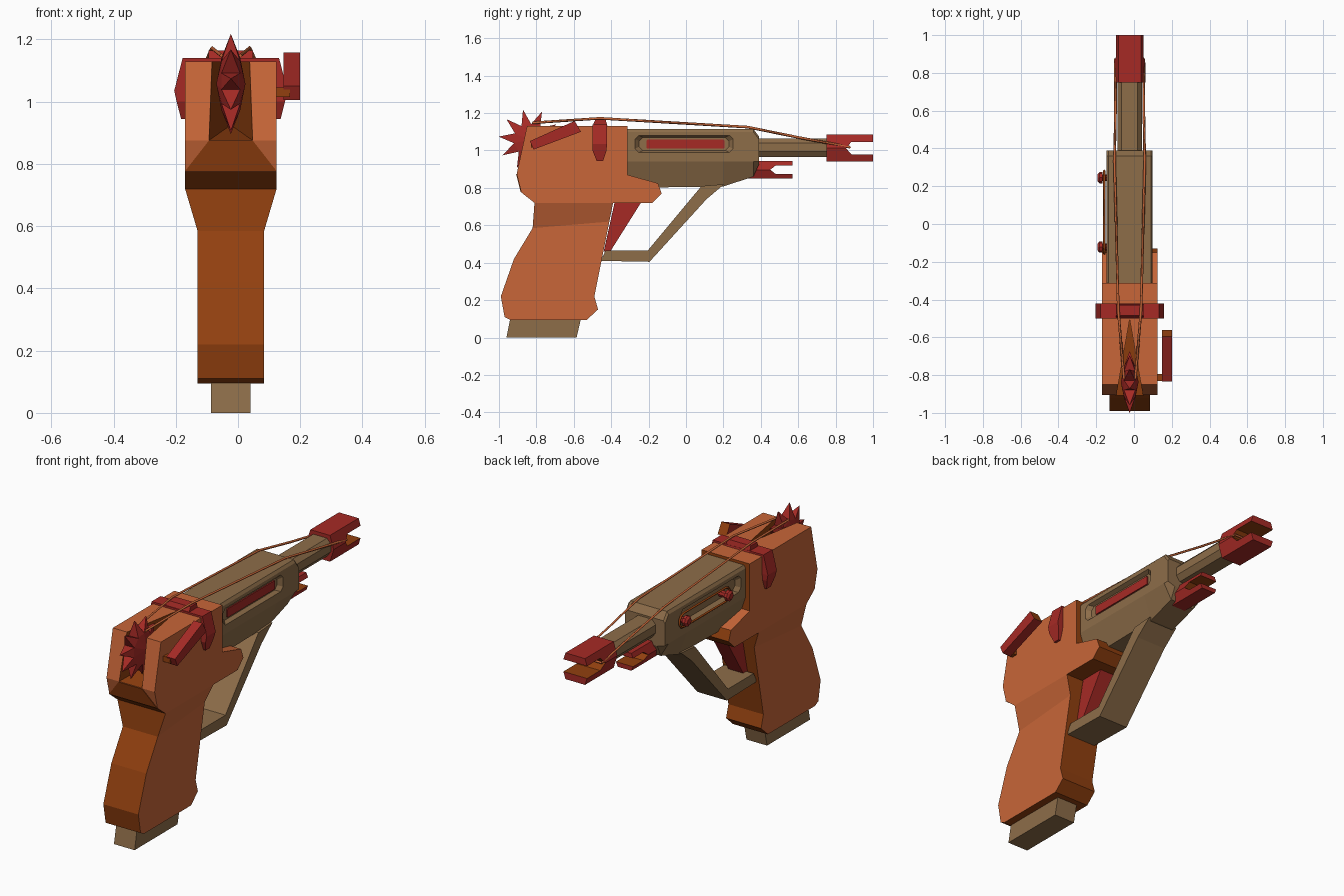
import bpy, bmesh, math
from mathutils import Vector

cube = bpy.data.objects.get("Cube")
if cube:
    bpy.data.objects.remove(cube, do_unlink=True)

CX = -0.023  # centre plane of the whole build


def material(name, rgb):
    lin = [((c / 255 + 0.055) / 1.055) ** 2.4 if c > 10 else c / 3294 for c in rgb] + [1]
    m = bpy.data.materials.new(name)
    m.use_nodes = True
    m.diffuse_color = lin
    m.node_tree.nodes["Principled BSDF"].inputs["Base Color"].default_value = lin
    return m


ORANGE = material("orange", (200, 102, 56))
BROWN = material("dark_orange_brown", (146, 64, 15))
TAN = material("tan", (141, 109, 73))
RED = material("red", (166, 42, 37))


def finish(name, bm, *mats):
    bmesh.ops.recalc_face_normals(bm, faces=bm.faces)
    mesh = bpy.data.meshes.new(name)
    bm.to_mesh(mesh)
    bm.free()
    for m in mats:
        mesh.materials.append(m)
    ob = bpy.data.objects.new(name, mesh)
    ob.location.x = CX
    bpy.context.collection.objects.link(ob)
    return ob


def loft(name, rings, *mats):
    bm = bmesh.new()
    vs = [[bm.verts.new(p) for p in ring] for ring in rings]
    n = len(vs[0])
    for a, b in zip(vs, vs[1:]):
        for i in range(n):
            j = (i + 1) % n
            bm.faces.new((a[i], a[j], b[j], b[i]))
    bm.faces.new(vs[0])
    bm.faces.new(vs[-1])
    return finish(name, bm, *mats)


def slab(name, pts, x0, x1, *mats):
    """Side profile of (y, z) points spread from x0 to x1."""
    return loft(name, [[(x, y, z) for y, z in pts] for x in (x0, x1)], *mats)


def paint(ob, index, rule):
    for p in ob.data.polygons:
        if rule(p.normal, p.center):
            p.material_index = index


def cut(ob, cutter):
    mod = ob.modifiers.new("cut", "BOOLEAN")
    mod.operation, mod.solver, mod.object = "DIFFERENCE", "EXACT", cutter
    mod.material_mode = "TRANSFER"
    bpy.context.view_layer.update()
    dg = bpy.context.evaluated_depsgraph_get()
    mesh = bpy.data.meshes.new_from_object(ob.evaluated_get(dg))
    ob.modifiers.clear()
    ob.data = mesh
    bpy.data.objects.remove(cutter, do_unlink=True)


def cord(name, pts, radius, mat, cyclic=False):
    cu = bpy.data.curves.new(name, "CURVE")
    cu.dimensions = "3D"
    cu.bevel_depth, cu.bevel_resolution, cu.use_fill_caps = radius, 0, True
    sp = cu.splines.new("POLY")
    sp.points.add(len(pts) - 1)
    for p, co in zip(sp.points, pts):
        p.co = (*co, 1)
    sp.use_cyclic_u = cyclic
    cu.materials.append(mat)
    ob = bpy.data.objects.new(name, cu)
    ob.location.x = CX
    bpy.context.collection.objects.link(ob)


# Upper body with a wedge slot in the rear
W, G = 0.147, 0.107
body = slab("upper_body", [(-.85, 1.13), (-.313, 1.13), (-.313, .87), (-.15, .825), (-.13, .77),
                           (-.18, .72), (-.81, .72), (-.88, .775), (-.905, .875)], -W, W, ORANGE, BROWN)
paint(body, 1, lambda n, c: abs(n.x) < .5 and n.z < .9 and not (n.y < 0 and c.z > .78))
slot = loft("slot_cutter", [[(-.078, -.95, .87), (.078, -.95, .87), (0, -.505, .925)],
                            [(-.078, -.95, 1.3), (.078, -.95, 1.3), (0, -.505, 1.3)]], BROWN)
cut(body, slot)
loft("rear_panel", [[(-.072, -.905 + d, .873), (.072, -.905 + d, .873), (W, -.881 + d, .777), (-W, -.881 + d, .777)]
                    for d in (-.003, .004)], BROWN)

# Grip: tapered neck and handle
neck = [(-.39, .72, W), (-.41, .62, G), (-.82, .585, G), (-.81, .72, W)]
neck_ob = loft("grip_neck", [[(s * w, y, z) for y, z, w in neck] for s in (-1, 1)], ORANGE, BROWN)
grip = slab("grip", [(-.41, .62), (-.49, .22), (-.47, .15), (-.53, .095), (-.94, .095), (-.97, .11),
                     (-.99, .22), (-.92, .42), (-.82, .585)], -G, G, ORANGE, BROWN)
for ob in (neck_ob, grip):
    paint(ob, 1, lambda n, c: abs(n.x) < .5)
slab("magazine", [(-.94, .1), (-.96, 0), (-.585, 0), (-.562, .1)], -.063, .063, TAN)

# Trigger and guard
slab("trigger", [(-.38, .73), (-.235, .73), (-.405, .46), (-.44, .46)], -.045, .045, RED)
slab("trigger_guard", [(.083, .81), (-.205, .465), (-.43, .465), (-.457, .41), (-.195, .405),
                       (.11, .74), (.205, .82)], -.09, .09, TAN)

# Housing with a recessed panel on each side
rings = []
for y, top, low in ((-.32, 1.115, .8), (.2, 1.115, .808), (.36, 1.115, .86), (.39, 1.075, .925)):
    half = [(.112, top), (.122, top - .015), (.122, .94), (.075, low)]
    rings.append([(x, y, z) for x, z in half] + [(-x, y, z) for x, z in reversed(half)])
housing = loft("housing", rings, TAN)


def panel(x, y0, y1, z0, z1, c):
    return [(x, y0, z0 + c), (x, y0 + c, z0), (x, y1 - c, z0), (x, y1, z0 + c),
            (x, y1, z1 - c), (x, y1 - c, z1), (x, y0 + c, z1), (x, y0, z1 - c)]


for s in (-1, 1):
    cut(housing, loft("recess_cutter", [panel(s * .1, -.25, .23, 1.0, 1.07, .02),
                                        panel(s * .13, -.28, .26, .985, 1.085, .02)], TAN))
loft("side_strip", [panel(x, -.21, .205, 1.01, 1.058, .004) for x in (.098, .107)], RED)

# Barrel
barrel = [(.042, 1.065), (.065, 1.04), (.065, .995), (.042, .965)]
barrel += [(-x, z) for x, z in reversed(barrel)]
loft("barrel", [[(x, y, z) for x, z in barrel] for y in (.38, .76)], TAN)


# Forked tips: six-sided blocks with a notch in the front
def fork(name, y0, y1, zc, hz, wide, narrow, depth, gap):
    sec = [(narrow, hz), (wide, 0), (narrow, -hz), (-narrow, -hz), (-wide, 0), (-narrow, hz)]
    ob = loft(name, [[(x, y, zc + z) for x, z in sec] for y in (y0, y1)], RED)
    notch = [(y1 + .1, zc - gap), (y1 - depth, zc - gap), (y1 - depth - .03, zc),
             (y1 - depth, zc + gap), (y1 + .1, zc + gap)]
    cut(ob, slab("notch_cutter", notch, -.2, .2, BROWN))


fork("muzzle_fork", .75, 1.0, 1.0125, .0725, .083, .06, .115, .034)
fork("lower_fork", .33, .57, .897, .048, .062, .042, .09, .023)

# Clamp around the body
loft("clamp_band", [[(-w, a, z), (w, a, z), (w, b, z), (-w, b, z)] for z, w, a, b in
                    ((.945, .16, -.478, -.443), (1.0, .174, -.5, -.425),
                     (1.035, .182, -.5, -.422), (1.14, .155, -.5, -.422))], RED)
slab("clamp_block", [(-.5, 1.13), (-.485, 1.165), (-.43, 1.165), (-.42, 1.13)], -.072, .072, RED)

# Side lever and its pin
lever = slab("side_lever", [(-.835, 1.05), (-.595, 1.158), (-.562, 1.1), (-.815, 1.005)], .17, .223, RED, BROWN)
paint(lever, 1, lambda n, c: n.y > .6)
slab("lever_pin", [(-.83, 1.015), (-.83, 1.045), (-.795, 1.045), (-.795, 1.015)], .13, .19, BROWN)

# Spiked wheel
bm = bmesh.new()
hub = Vector((0, -.837, 1.057))
COUNT = 10
step = math.tau / COUNT


def polar(r, a, x):
    return bm.verts.new(hub + Vector((x, r * math.cos(a), r * math.sin(a))))


start = math.radians(66)
tips = [polar(.165, start + i * step, 0) for i in range(COUNT)]
valley = {s: [polar(.085, start + (i - .5) * step, s * .03) for i in range(COUNT)] for s in (-1, 1)}
poles = {s: polar(0, 0, s * .047) for s in (-1, 1)}
for i in range(COUNT):
    j = (i + 1) % COUNT
    for s in (-1, 1):
        bm.faces.new((poles[s], valley[s][i], valley[s][j]))
        bm.faces.new((valley[s][i], tips[i], valley[s][j]))
    bm.faces.new((valley[-1][i], valley[1][i], tips[i]))
    bm.faces.new((valley[1][j], valley[-1][j], tips[i]))
finish("spiked_wheel", bm, RED)

# Two long cords from the wheel to the muzzle, joined in the notch
path = [(.03, -.82, 1.148), (.06, -.46, 1.172), (.08, .33, 1.125), (.075, .6, 1.07), (.075, .875, 1.018)]
for side, s in (("left", 1), ("right", -1)):
    cord(side + "_cord", [(s * x, y, z) for x, y, z in path], .007, ORANGE)
cord("cross_cord", [(-.075, .875, 1.018), (.075, .875, 1.018)], .007, ORANGE)

# Knobs and cord loop on the right side
KZ = 1.03
for name, y in (("rear_knob", -.122), ("front_knob", .245)):
    rings = [[(x, y + r * math.cos(k * math.pi / 4), KZ + r * math.sin(k * math.pi / 4)) for k in range(8)]
             for x, r in ((-.09, .018), (-.143, .018), (-.145, .03), (-.16, .03), (-.17, .018))]
    loft(name, rings, RED)
loop = []
for k in range(12):
    a = math.pi * (k if k < 6 else k - 1) / 5 + math.pi / 2
    y = -.122 if k < 6 else .245
    loop.append((-.134, y + .038 * math.cos(a), KZ + .038 * math.sin(a)))
cord("knob_loop", loop, .007, BROWN, True)
